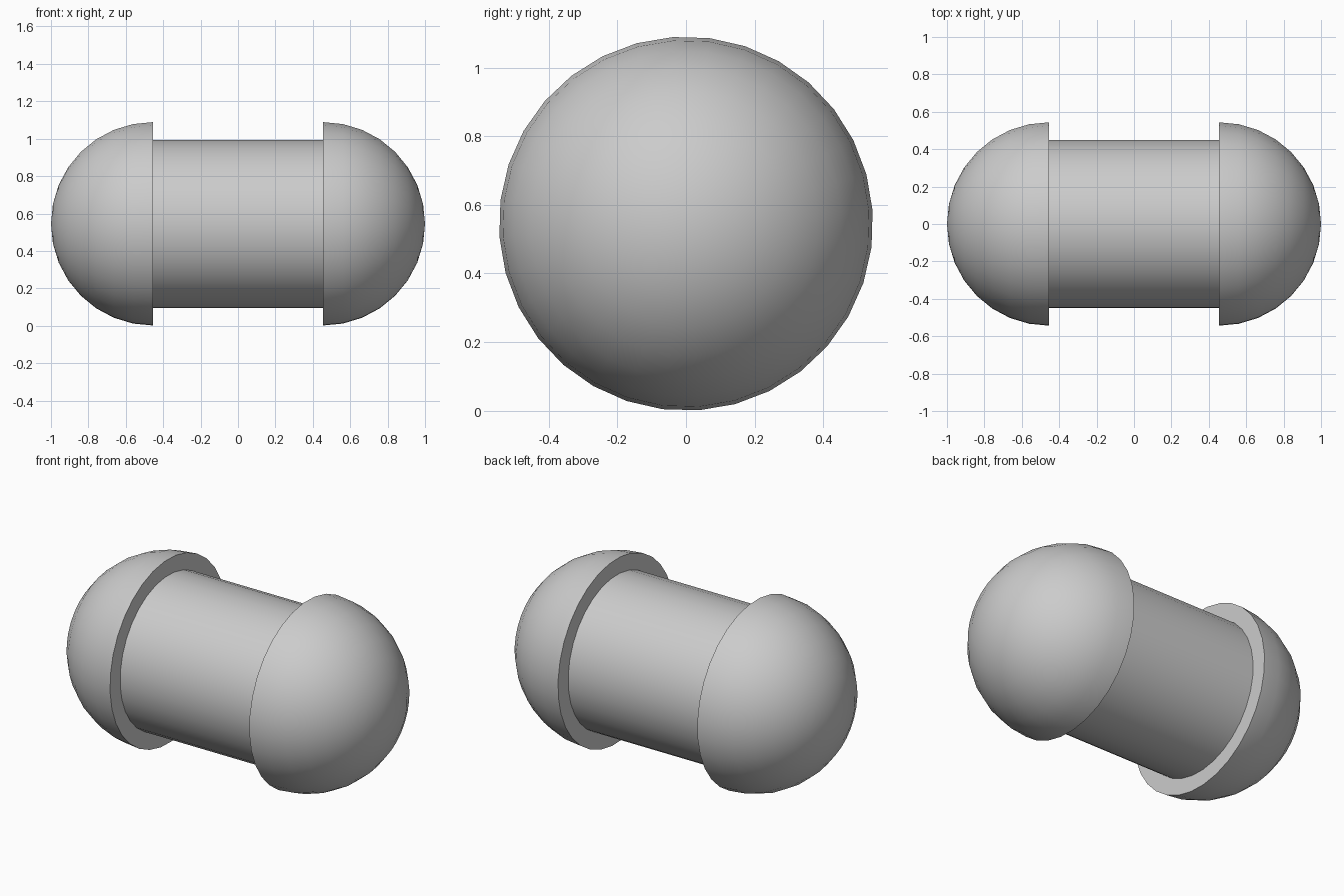
import bpy, bmesh, math

if "Cube" in bpy.data.objects:
    bpy.data.objects.remove(bpy.data.objects["Cube"])

R, BAR_R, HALF, SIDES, RINGS = 0.545, 0.45, 0.455, 32, 8
CENTRE_Z = 0.545
TWIST = 0.028  # slight roll of the facets about the long axis

grey = bpy.data.materials.new("grey")
grey.diffuse_color = (0.6, 0.6, 0.6, 1)
grey.use_nodes = True
grey.node_tree.nodes["Principled BSDF"].inputs["Base Color"].default_value = grey.diffuse_color


def lathe(name, profile):
    """Revolve (x, radius) points about the x axis; radius 0 makes a pole."""
    bm = bmesh.new()
    rings = []
    for x, r in profile:
        n = SIDES if r > 0 else 1
        angles = [2 * math.pi * (i + 0.5) / SIDES + TWIST for i in range(n)]
        rings.append([bm.verts.new((x, r * math.sin(a), r * math.cos(a))) for a in angles])
    for a, b in zip(rings, rings[1:]):
        for i in range(SIDES):
            j = (i + 1) % SIDES
            quad = [a[i % len(a)], a[j % len(a)], b[j % len(b)], b[i % len(b)]]
            bm.faces.new(list(dict.fromkeys(quad)))
    for ring in (rings[0], rings[-1]):
        if len(ring) > 1:
            bm.faces.new(ring)
    bmesh.ops.recalc_face_normals(bm, faces=bm.faces)
    mesh = bpy.data.meshes.new(name)
    bm.to_mesh(mesh)
    bm.free()
    mesh.materials.append(grey)
    obj = bpy.data.objects.new(name, mesh)
    bpy.context.collection.objects.link(obj)
    obj.location.z = CENTRE_Z
    bpy.ops.object.select_all(action='DESELECT')
    obj.select_set(True)
    bpy.context.view_layer.objects.active = obj
    bpy.ops.object.shade_smooth_by_angle(angle=math.radians(35))


# Central bar
lathe("bar", [(-HALF, BAR_R), (HALF, BAR_R)])

# Hemispherical end caps with flat inner faces
for name, side in (("left_cap", -1), ("right_cap", 1)):
    arc = [math.pi / 2 * k / RINGS for k in range(RINGS)]
    profile = [(side * (HALF + R * math.sin(t)), R * math.cos(t)) for t in arc]
    lathe(name, profile + [(side * (HALF + R), 0)])
